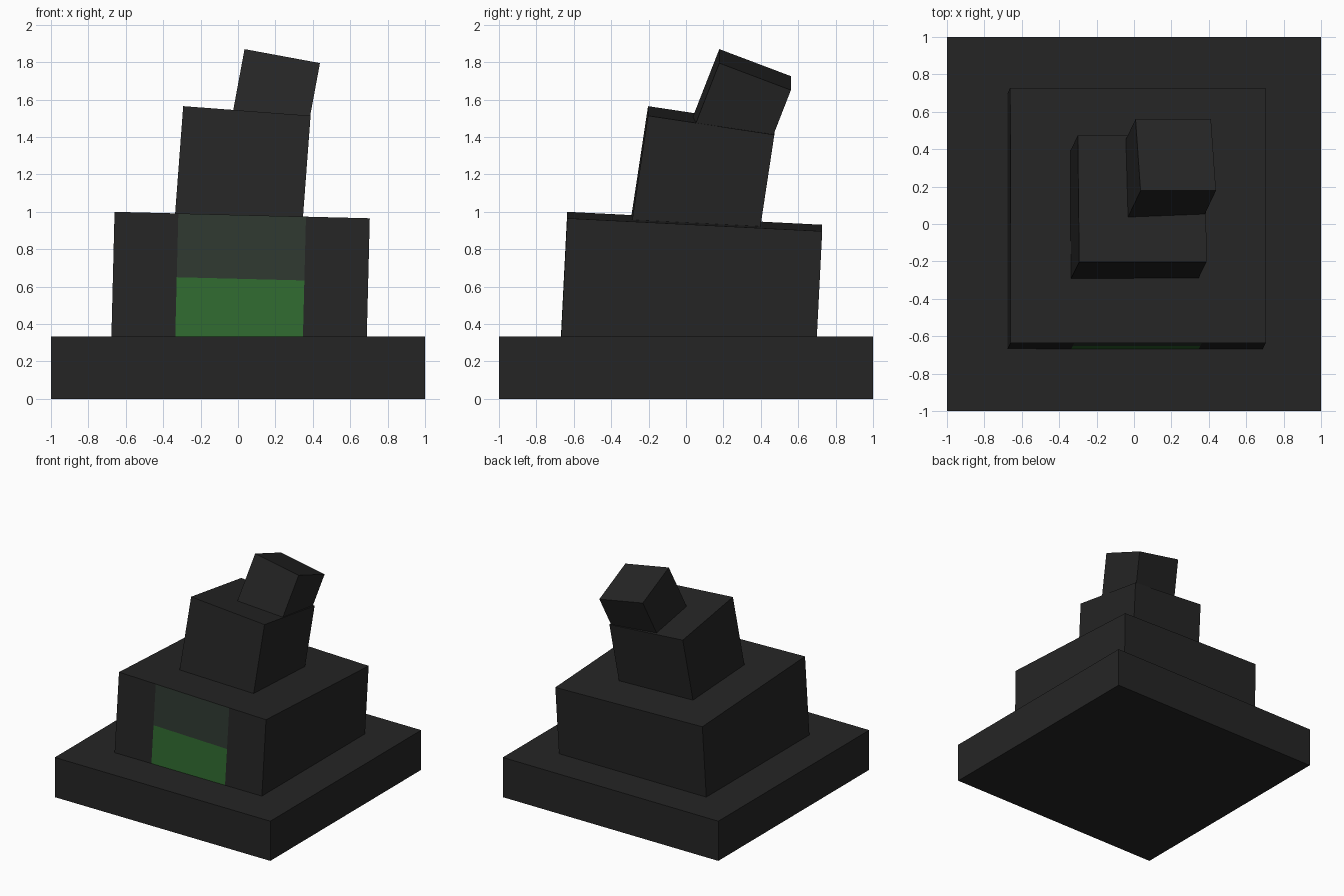
import bpy, bmesh, math
from mathutils import Euler, Vector

if "Cube" in bpy.data.objects:
    bpy.data.objects.remove(bpy.data.objects["Cube"])


def material(name, rgb):
    m = bpy.data.materials.new(name)
    m.diffuse_color = (*rgb, 1)
    m.use_nodes = True
    m.node_tree.nodes["Principled BSDF"].inputs["Base Color"].default_value = m.diffuse_color
    return m


charcoal = material("charcoal", (0.0185, 0.0185, 0.0185))
green = material("green", (0.029, 0.144, 0.029))
grey_green = material("grey_green", (0.028, 0.040, 0.030))


def block(name, corner, size, tilt_x=0, tilt_y=0, panel=False):
    """Tilted box placed by its top front left corner."""
    w, d, h = size
    bm = bmesh.new()
    bmesh.ops.create_cube(bm, size=1)
    bmesh.ops.scale(bm, vec=size, verts=bm.verts)
    if panel:
        # cut the lines that bound the front panel
        for co, no in (((-w / 4, 0, 0), (1, 0, 0)), ((w / 4, 0, 0), (1, 0, 0)),
                       ((0, 0, 0), (0, 0, 1))):
            bmesh.ops.bisect_plane(bm, geom=bm.verts[:] + bm.edges[:] + bm.faces[:],
                                   plane_co=co, plane_no=no)
        bm.normal_update()
        for f in bm.faces:
            c = f.calc_center_median()
            if f.normal.y < -0.9 and abs(c.x) < w / 4:
                f.material_index = 1 if c.z < 0 else 2
    mesh = bpy.data.meshes.new(name)
    bm.to_mesh(mesh)
    bm.free()
    for m in ([charcoal, green, grey_green] if panel else [charcoal]):
        mesh.materials.append(m)
    ob = bpy.data.objects.new(name, mesh)
    bpy.context.collection.objects.link(ob)
    rot = Euler((math.radians(tilt_x), math.radians(tilt_y), 0))
    ob.rotation_euler = rot
    ob.location = Vector(corner) - rot.to_matrix() @ Vector((-w / 2, -d / 2, h / 2))
    return ob


# flat base slab
block("base_slab", (-1, -1, 0.333), (2, 2, 0.333))
# wide tier with the two-tone front panel
block("lower_tier", (-0.66, -0.635, 1.0), (1.365, 1.365, 0.683), -2.9, 1.45, panel=True)
# narrower leaning tier
block("upper_tier", (-0.293, -0.203, 1.565), (0.683, 0.683, 0.683), -8.6, 4.3)
# small cube at the back right corner
block("top_cube", (0.035, 0.178, 1.87), (0.41, 0.41, 0.41), -21, 10.5)
